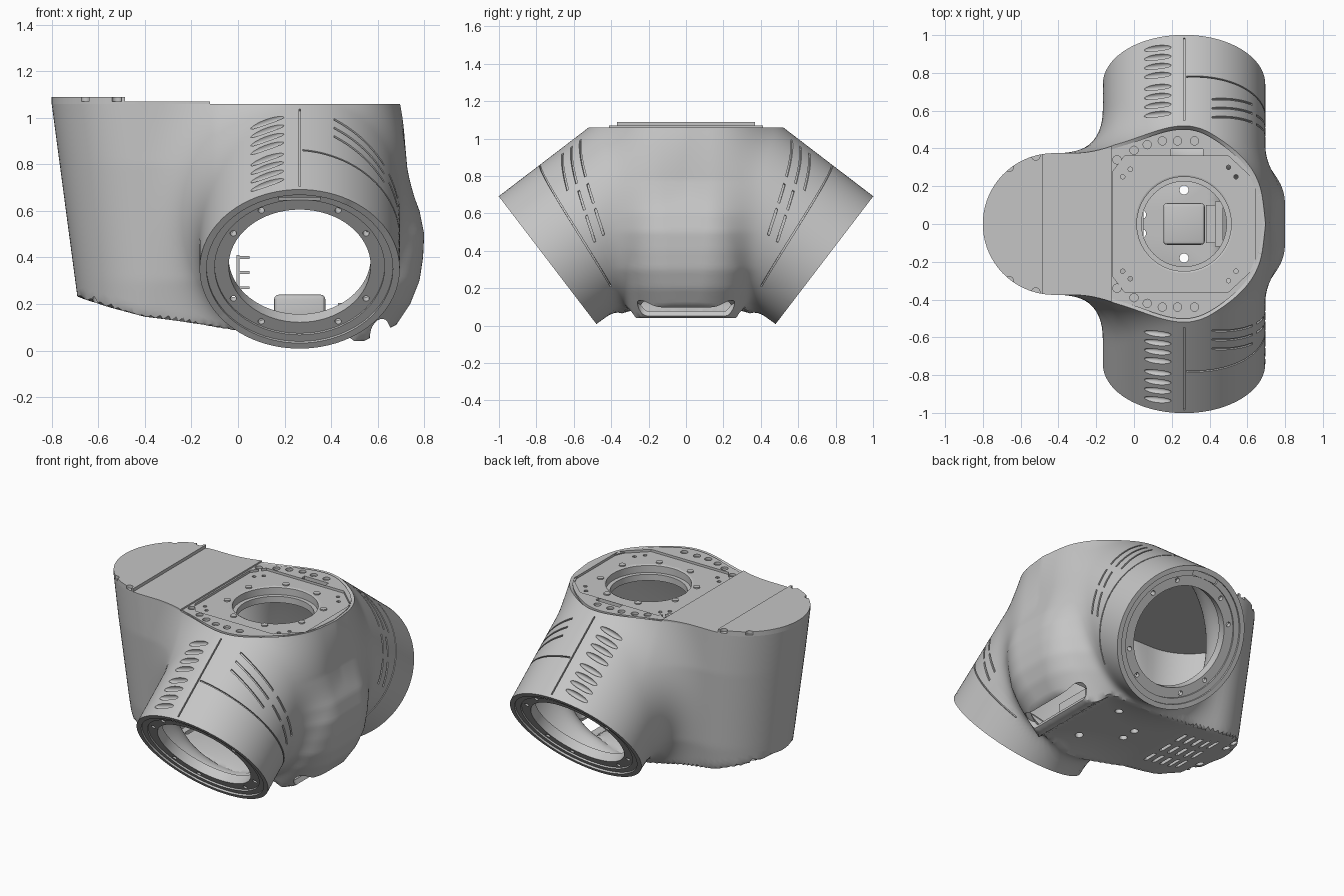
import bpy, bmesh
from math import sin, cos, pi, hypot, atan2
from mathutils import Vector, Matrix

if "Cube" in bpy.data.objects:
    bpy.data.objects.remove(bpy.data.objects["Cube"])

grey = bpy.data.materials.new("light grey")
grey.use_nodes = True
grey.diffuse_color = (0.56, 0.56, 0.56, 1)
grey.node_tree.nodes["Principled BSDF"].inputs["Base Color"].default_value = grey.diffuse_color

TOP, R, CX = 1.06, 0.43, 0.265
END = Vector((CX, -0.74, 0.35))          # centre of the front arm opening
AXIS = Vector((0, 0.794, 0.607))         # arm axis, pointing inward
UP = Vector((0, -0.607, 0.794))
SIDES = [Matrix.Identity(4), Matrix.Diagonal((1, -1, 1, 1))]
ARM = Matrix.Translation(END) @ Matrix((Vector((1, 0, 0)), AXIS, UP)).transposed().to_4x4()


def shade(ob):
    bpy.ops.object.select_all(action="DESELECT")
    ob.select_set(True)
    bpy.context.view_layer.objects.active = ob
    bpy.ops.object.shade_smooth_by_angle(angle=.5)


def finish(name, bm, recalc=True):
    if recalc:
        bmesh.ops.recalc_face_normals(bm, faces=bm.faces)
    me = bpy.data.meshes.new(name)
    bm.to_mesh(me)
    bm.free()
    me.materials.append(grey)
    ob = bpy.data.objects.new(name, me)
    bpy.context.collection.objects.link(ob)
    shade(ob)
    return ob


def baked(ob):
    return bpy.data.meshes.new_from_object(ob.evaluated_get(bpy.context.evaluated_depsgraph_get()))


def cut(ob, bm):
    """Subtract bm, moving to the next solver when one gives no sound result."""
    cutter = finish("cutter", bm)
    cutter.hide_render = True
    mod = ob.modifiers.new("cut", "BOOLEAN")
    mod.operation, mod.object = "DIFFERENCE", cutter
    old, result = len(ob.data.polygons), None
    for solver in ("MANIFOLD", "EXACT", "FLOAT"):
        mod.solver = solver
        bpy.context.view_layer.update()
        me = baked(ob)
        if len(me.polygons) > .9 * old and len(me.polygons) != old:
            result = me
            break
    ob.modifiers.remove(mod)
    if result:
        ob.data = result
    bpy.data.objects.remove(cutter)
    shade(ob)


def box(bm, loc, size, rot=Matrix.Identity(4)):
    m = rot @ Matrix.Translation(loc) @ Matrix.Diagonal((*size, 1))
    bmesh.ops.create_cube(bm, size=1, matrix=m)


def rod(bm, loc, r, h, seg=16, m=Matrix.Identity(4)):
    bmesh.ops.create_cone(bm, cap_ends=True, segments=seg, radius1=r, radius2=r, depth=h,
                          matrix=m @ Matrix.Translation(loc))


def extrude(bm, vec):
    ext = bmesh.ops.extrude_face_region(bm, geom=bm.faces[:])["geom"]
    bmesh.ops.translate(bm, verts=[v for v in ext if isinstance(v, bmesh.types.BMVert)], vec=vec)


def prism(bm, outline, z0, z1, m=Matrix.Identity(4)):
    low, high = [[bm.verts.new(m @ Vector((x, y, z))) for x, y in outline] for z in (z0, z1)]
    bm.faces.new(low[::-1])
    bm.faces.new(high)
    for i in range(len(low)):
        bm.faces.new((low[i - 1], low[i], high[i], high[i - 1]))


def stadium(length, width, n=10):
    """Oblong outline, long in y."""
    r, k = width / 2, (length - width) / 2
    arc = [pi * i / n for i in range(n + 1)]
    return [(r * cos(a), k + r * sin(a)) for a in arc] + [(-r * cos(a), -k - r * sin(a)) for a in arc]


def lathe(bm, profile, m, seg=64):
    """Closed (radius, depth) profile turned about the local y axis."""
    rings = [[bm.verts.new(m @ Vector((r * sin(a), d, r * cos(a)))) for r, d in profile]
             for a in (2 * pi * i / seg for i in range(seg))]
    n = len(profile)
    for i in range(seg):
        p, q = rings[i], rings[(i + 1) % seg]
        for j in range(n):
            bm.faces.new((p[j], p[(j + 1) % n], q[(j + 1) % n], q[j]))


def interp(table, t):
    if t <= table[0][0]:
        return table[0][1]
    for (a, u), (b, v) in zip(table, table[1:]):
        if t <= b:
            return u + (v - u) * (t - a) / (b - a)
    return table[-1][1]


# Shape of the housing: a tapered block blended into two slanted arm sleeves
BOTTOM = [(-.69, .23), (-.55, .185), (-.4, .145), (-.2, .12), (0, .11), (.42, .1),
          (.5, .04), (.54, .04), (.68, .11), (.8, .17)]
RIGHT = [(0, .6), (.11, .68), (.2, .74), (.3, .78), (.4, .795), (.5, .8), (.6, .78), (.78, .71), (1.06, .66)]
HALF = [(.05, .3), (.3, .34), (.8, .375)]


def field(p):
    x, y, z = p.x, -abs(p.y), p.z
    xl, xr, h = -.69 - .133 * (z - .23), interp(RIGHT, z), interp(HALF, z)
    mid = (xl + xr) / 2
    rad = h if x < mid else .25
    qx, qy = abs(x - mid) - (xr - xl) / 2 + rad, -y - h + rad
    block = hypot(max(qx, 0), max(qy, 0)) + min(max(qx, qy), 0) - rad
    block = max(block, interp(BOTTOM, x) - z)
    dy, dz = y - END.y, z - END.z
    arm = hypot(x - CX, dz * .794 - dy * .607) - R
    arm = max(arm, -(dy * .794 + dz * .607) - .12)
    k = interp([(-.1, .26), (.4, .1)], x)
    e = max(k - abs(block - arm), 0)
    return max(min(block, arm) - e * e / (4 * k), z - TOP - .06)


def reach(origin, d, lo=0.0, hi=2.0):
    for _ in range(17):
        mid = (lo + hi) / 2
        if field(origin + d * mid) < 0:
            lo = mid
        else:
            hi = mid
    return hi


# Housing shell
core, NT, NA = Vector((.2, 0, .72)), 110, 200
bm = bmesh.new()
grid = []
for i in range(NT):
    t = .2 + (pi - .2) * i / NT
    dirs = [Vector((sin(t) * cos(a), sin(t) * sin(a), cos(t))) for a in (2 * pi * j / NA for j in range(NA))]
    grid.append([bm.verts.new(core + d * reach(core, d)) for d in dirs])
for g, h in zip(grid, grid[1:]):
    for j in range(NA):
        k = (j + 1) % NA
        bm.faces.new((g[j], h[j], h[k], g[k]))
bm.faces.new(grid[-1][::-1])


def slice_off(co, no):
    geom = bm.verts[:] + bm.edges[:] + bm.faces[:]
    res = bmesh.ops.bisect_plane(bm, geom=geom, dist=1e-5, plane_co=co, plane_no=no, clear_outer=True)
    return [v.co.copy() for v in res["geom_cut"] if isinstance(v, bmesh.types.BMVert)]


for s in SIDES:
    slice_off(s @ END, s.to_3x3() @ -AXIS)
rim = slice_off(Vector((0, 0, TOP)), Vector((0, 0, 1)))
rim.sort(key=lambda v: atan2(v.y, v.x - core.x))
shell = finish("housing_shell", bm, recalc=False)
solid = shell.modifiers.new("wall", "SOLIDIFY")
solid.thickness, solid.offset = .03, -1
bpy.context.view_layer.update()
shell.data = baked(shell)
shell.modifiers.clear()


# Louvres, seams and curved slits on both sleeves
def skin(s, a):
    return reach(END + AXIS * s, Vector((sin(a), 0, 0)) + UP * cos(a), .3, .9)


def groove(bm, path, m, w=.004, deep=.012, lengthwise=False):
    rows = []
    for s, a in path:
        r = skin(s, a)
        ds, da = (0, w / r) if lengthwise else (w, 0)
        corners = ((-1, r - deep), (1, r - deep), (1, r + .03), (-1, r + .03))
        rows.append([bm.verts.new(m @ ARM @ Vector((q * sin(a + k * da), s + k * ds, q * cos(a + k * da))))
                     for k, q in corners])
    for p, q in zip(rows, rows[1:]):
        for j in range(4):
            bm.faces.new((p[j], p[(j + 1) % 4], q[(j + 1) % 4], q[j]))
    bm.faces.new(rows[0])
    bm.faces.new(rows[-1])


def steps(a, b, n=16):
    return [a + (b - a) * i / n for i in range(n + 1)]


louvres, lines, slits, holes = [bmesh.new() for _ in range(4)]
for side in SIDES:
    for i in range(8):
        s, a = .07 + .06 * i + (.02 if i > 3 else 0), -.335
        m = side @ ARM @ Matrix.Translation((0, s, 0)) @ Matrix.Rotation(a, 4, "Y")
        m = m @ Matrix.Translation((0, 0, skin(s, a))) @ Matrix.Rotation(.12, 4, "Z")
        bmesh.ops.create_uvsphere(louvres, u_segments=20, v_segments=10, radius=1,
                                  matrix=m @ Matrix.Diagonal((.08, .018, .022, 1)))
    groove(lines, [(s, 0) for s in steps(.02, .57)], side, lengthwise=True)
    groove(lines, [(.28 - .04 * a, a) for a in steps(.03, 2.4, 40)], side)
    for s0 in (.53, .47, .41):
        for a0, a1 in ((.35, 1.0), (1.1, 1.35), (1.42, 1.75))[:1 if s0 < .45 else 3]:
            groove(slits, [(s0 - .15 * (a - .35), a) for a in steps(a0, a1)], side, w=.006)
# Cable slot under the chin, vents and drain holes in the floor
tilt = Matrix.Translation((.61, 0, .075)) @ Matrix.Rotation(-.464, 4, "Y")
prism(holes, stadium(.52, .1), -.1, .06, tilt)
for x in steps(-.48, -.24, 4):
    for y in (-.14, 0, .14):
        prism(holes, stadium(.1, .024, 4), .05, .25, Matrix.Translation((x, y, 0)))
for x, y in ((CX, .18), (.04, .05), (-.6, .12), (-.6, .19)):
    for sy in (1, -1):
        rod(holes, (x, y * sy, .16), .024, .22)
for tool in (holes, louvres, lines, slits):
    cut(shell, tool)


# Top deck and stepped rear lid, all following the rim
def deck(name, z0, z1, xmax, scale=1.0):
    bm = bmesh.new()
    bm.faces.new([bm.verts.new((core.x + (v.x - core.x) * scale, v.y * scale, z0)) for v in rim])
    bmesh.ops.bisect_plane(bm, geom=bm.verts[:] + bm.edges[:] + bm.faces[:], plane_co=(xmax, 0, 0),
                           plane_no=(1, 0, 0), clear_outer=True)
    extrude(bm, (0, 0, z1 - z0))
    return finish(name, bm)


top = deck("top_deck", TOP - .04, TOP, 2, .965)
deck("lid_panel", TOP, TOP + .01, -.12)
lid = deck("lid_cap", TOP, TOP + .03, -.485)
bm = bmesh.new()
for sy in (1, -1):
    for x, y in ((-.66, .3), (-.52, .36)):
        rod(bm, (x, y * sy, TOP + .03), .022, .04)
cut(lid, bm)

bm = bmesh.new()
half = [(.5, .36), (.64, .23)]
octagon = [(-.11, -.28), (-.05, -.36)] + [(x, -y) for x, y in half] + half[::-1] + [(-.05, .36), (-.11, .28)]
prism(bm, octagon, TOP - .015, TOP + .05)
cut(top, bm)
bm = bmesh.new()
rod(bm, (CX, 0, TOP), .26, .2, 64)
for sy in (1, -1):
    for x, y in ((-.09, .34), (0, .39), (.07, .42), (.15, .44), (.23, .44), (.32, .44)):
        rod(bm, (x, y * sy, TOP), .022, .03)
    for x, y in ((-.06, .25), (-.02, .29), (.5, .3), (.54, .25)):
        rod(bm, (x, y * sy, TOP), .012, .2, 10)
box(bm, (.28, .38, TOP), (.17, .035, .2))
cut(top, bm)

# Bearing seat below the deck opening, with its bolts
bm = bmesh.new()
turn = Matrix.Translation((CX, 0, TOP - .015)) @ Matrix.Rotation(-pi / 2, 4, "X")
lathe(bm, [(.26, 0), (.275, 0), (.275, .09), (.225, .09), (.225, .05), (.25, .05), (.25, .005)], turn)
finish("deck_bearing_seat", bm)
bm = bmesh.new()
for i in range(8):
    a = pi / 8 + i * pi / 4
    rod(bm, (CX + .287 * cos(a), .287 * sin(a), TOP - .015), .02, .014)
finish("deck_bolts", bm)

# Recessed flanges in the sleeve openings
for name, side in zip(("front", "back"), SIDES):
    bm = bmesh.new()
    lathe(bm, [(.405, .012), (.365, .012), (.365, .022), (.305, .022), (.305, .08), (.33, .08), (.33, .05),
               (.405, .05)], side @ ARM)
    ring = finish(name + "_arm_flange", bm)
    bm = bmesh.new()
    for sx in (1, -1):
        for sz in (1, -1):
            for x, z in ((.165, .30), (.285, .176)):
                rod(bm, (x * sx, z * sz, -.03), .014, .2, m=side @ ARM @ Matrix.Rotation(pi / 2, 4, "X"))
    box(bm, (0, .01, .38), (.18, .03, .03), side @ ARM)
    cut(ring, bm)

# Inner fittings on the floor
bm = bmesh.new()
box(bm, (CX, 0, .18), (.22, .22, .12))
bmesh.ops.bevel(bm, geom=bm.edges[:], offset=.02, segments=3, affect="EDGES", profile=.5)
finish("floor_box", bm)
bm = bmesh.new()
box(bm, (.45, 0, .16), (.04, .24, .09))
box(bm, (.41, 0, .13), (.06, .2, .03))
finish("floor_bracket", bm)
bm = bmesh.new()
box(bm, (0, 0, .26), (.012, .2, .3))
for z in (.27, .335, .4):
    box(bm, (.025, 0, z), (.05, .2, .012))
finish("connector_block", bm)
